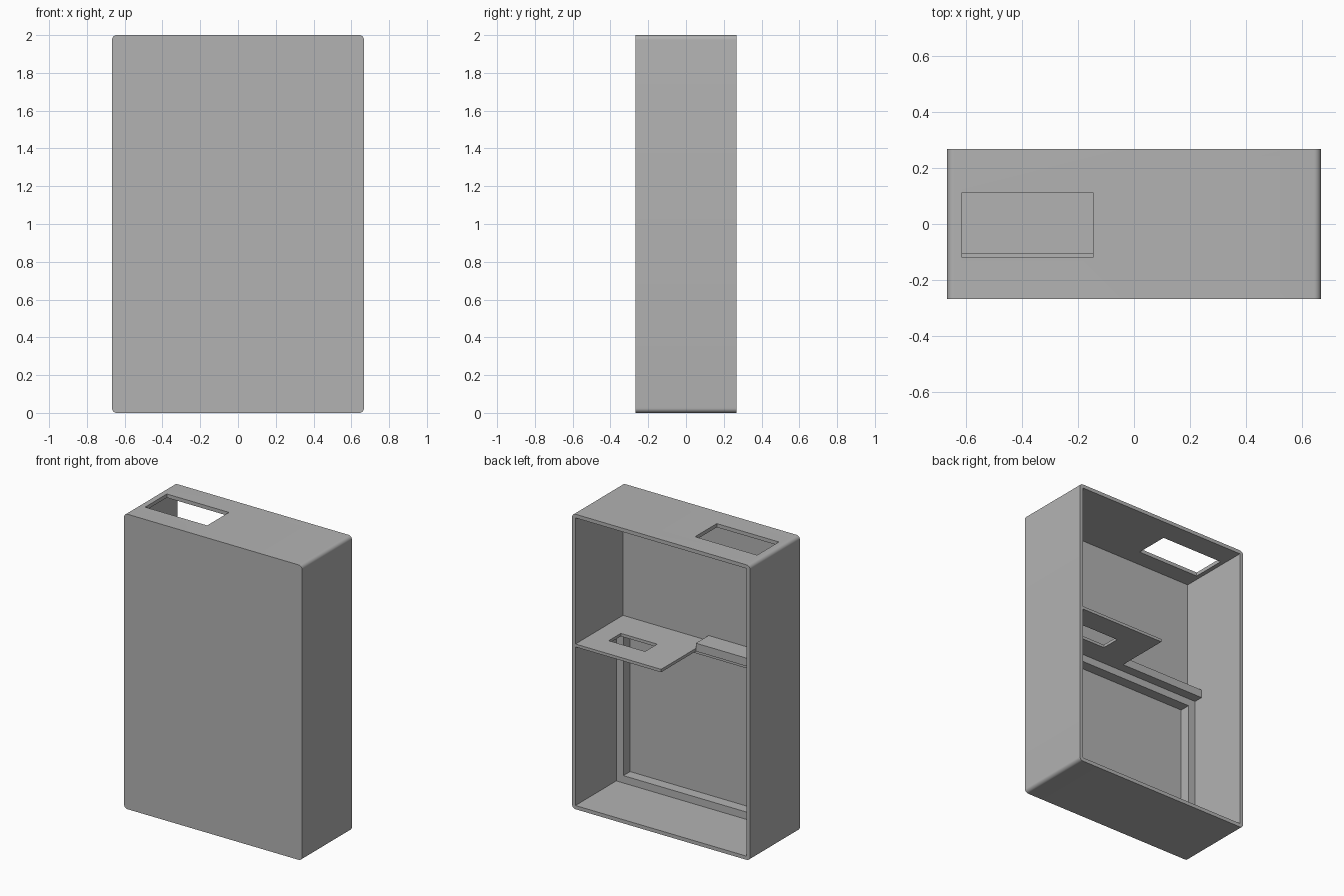
import bpy
import bmesh
from mathutils import Vector

cube = bpy.data.objects.get("Cube")
if cube:
    bpy.data.objects.remove(cube, do_unlink=True)

grey = bpy.data.materials.new("plain grey")
grey.use_nodes = True
colour = (0.45, 0.45, 0.45, 1)
grey.diffuse_color = colour
grey.node_tree.nodes["Principled BSDF"].inputs["Base Color"].default_value = colour


def box(name, low, high, radius=0):
    """Box between two corners; radius rounds the edges running along y."""
    low, high = Vector(low), Vector(high)
    bm = bmesh.new()
    bmesh.ops.create_cube(bm, size=1)
    for v in bm.verts:
        v.co = (low + high) / 2 + v.co * (high - low)
    if radius:
        edges = [e for e in bm.edges
                 if abs(e.verts[0].co.y - e.verts[1].co.y) > 0.1]
        bmesh.ops.bevel(bm, geom=edges, offset=radius, segments=8,
                        profile=0.5, affect='EDGES')
    mesh = bpy.data.meshes.new(name)
    bm.to_mesh(mesh)
    bm.free()
    mesh.materials.append(grey)
    obj = bpy.data.objects.new(name, mesh)
    bpy.context.collection.objects.link(obj)
    return obj


def cut(obj, low, high):
    """Subtract a box from an object and apply the result."""
    cutter = box("cutter", low, high)
    cutter.hide_render = True
    mod = obj.modifiers.new("cut", 'BOOLEAN')
    mod.operation = 'DIFFERENCE'
    mod.solver = 'EXACT'
    mod.object = cutter
    bpy.context.view_layer.objects.active = obj
    bpy.ops.object.modifier_apply(modifier=mod.name)
    bpy.data.objects.remove(cutter, do_unlink=True)


W, D, H = 0.667, 0.267, 2.0   # half width, half depth, height
T = 0.025                     # wall thickness
IN = W - T                    # inner half width
FRONT = -D + T                # inner face of the front wall
LEDGE = 1.10                  # underside of shelf and bar

# Rounded case, open at the back, with a slot in the top
case = box("case", (-W, -D, 0), (W, D, H), radius=0.025)
cut(case, (-IN, FRONT, T), (IN, D + 0.1, H - T))
cut(case, (-0.613, -0.12, H - 0.1), (-0.147, 0.113, H + 0.1))

# Raised frame on the lower front wall
frame = box("panel_frame", (-IN, FRONT, T), (IN, -0.17, LEDGE))
cut(frame, (-IN + 0.053, FRONT - 0.1, T + 0.05), (IN - 0.053, 0, LEDGE - 0.05))

# Half-width shelf with a rectangular opening
shelf = box("shelf", (0, FRONT, LEDGE), (IN, D, LEDGE + 0.02))
cut(shelf, (0.23, -0.02, LEDGE - 0.1), (0.503, 0.11, LEDGE + 0.1))

# Thick bar continuing the shelf to the other wall
bar = box("support_bar", (-IN, FRONT, LEDGE), (0, -0.106, LEDGE + 0.055))

# Smooth rounded corners, sharp flat edges
bpy.ops.object.select_all(action='DESELECT')
for obj in (case, frame, shelf, bar):
    obj.select_set(True)
bpy.context.view_layer.objects.active = case
bpy.ops.object.shade_smooth_by_angle()
